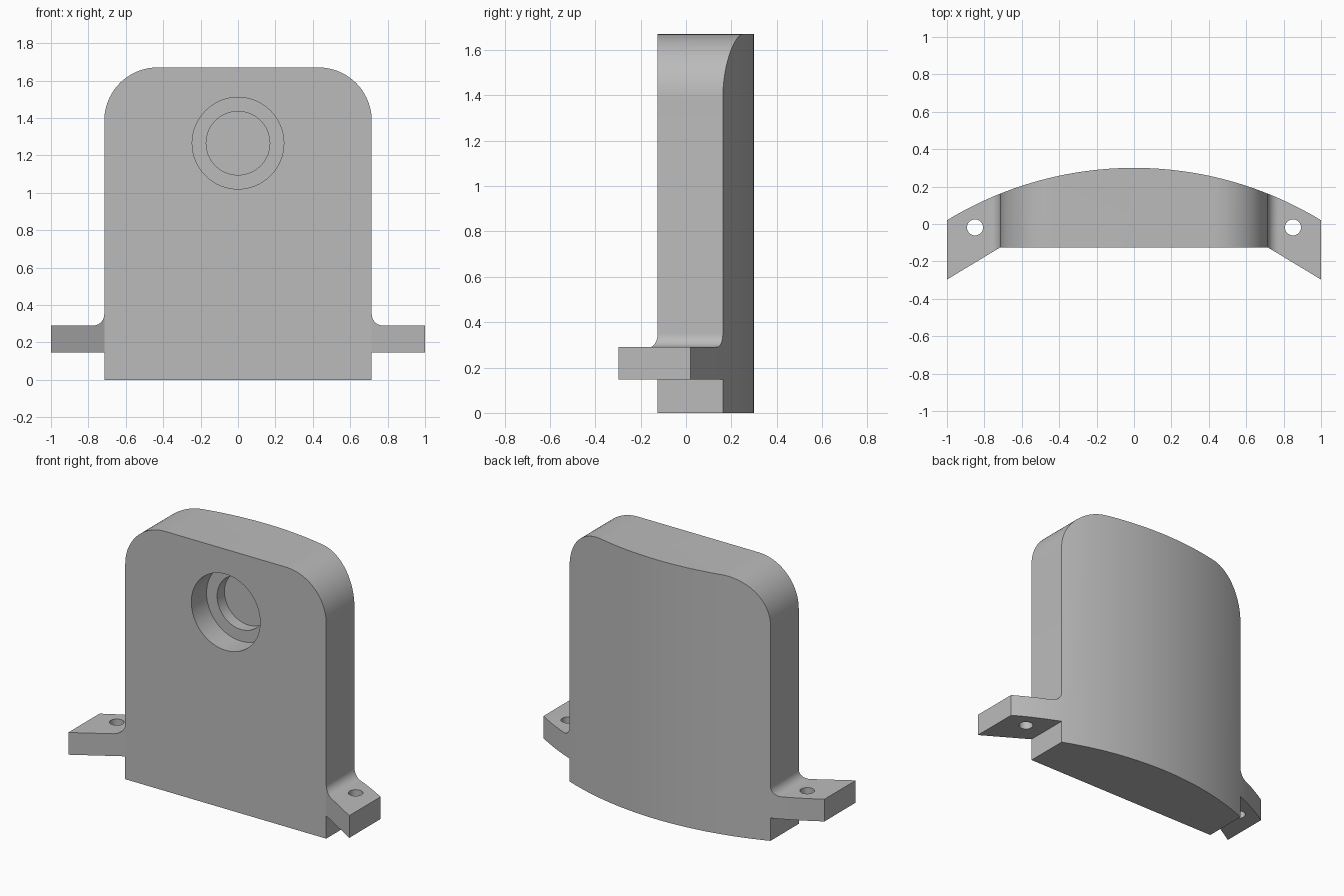
import bpy, bmesh
from math import sin, cos, pi, sqrt, radians
from mathutils import Matrix

cube = bpy.data.objects.get("Cube")
if cube:
    bpy.data.objects.remove(cube)

grey = bpy.data.materials.new("plain_grey")
grey.use_nodes = True
GREY = (0.5, 0.5, 0.5, 1)
grey.diffuse_color = GREY
grey.node_tree.nodes["Principled BSDF"].inputs["Base Color"].default_value = GREY

HALF = 0.715            # half width of the plate
HEIGHT = 1.67
ARC_R = 1.926           # radius of the curved back
BACK = 0.3
FRONT = -0.125


def arc(cx, cy, r, a0, a1, n):
    """Points on a circular arc, angles in degrees."""
    angles = [radians(a0 + (a1 - a0) * i / n) for i in range(n + 1)]
    return [(cx + r * cos(a), cy + r * sin(a)) for a in angles]


def mirrored(points):
    """Close a right-hand outline with its mirror image."""
    return points + [(-x, y) for x, y in reversed(points) if abs(x) > 1e-6]


def prism(name, points, axis, start, end):
    """Extrude an outline along y or z."""
    bm = bmesh.new()
    place = (lambda p, t: (p[0], t, p[1])) if axis == "y" else (lambda p, t: (p[0], p[1], t))
    face = bm.faces.new([bm.verts.new(place(p, start)) for p in points])
    new = bmesh.ops.extrude_face_region(bm, geom=[face])["geom"]
    shift = place((0, 0), end - start)
    bmesh.ops.translate(bm, vec=shift, verts=[v for v in new if isinstance(v, bmesh.types.BMVert)])
    bmesh.ops.recalc_face_normals(bm, faces=bm.faces)
    mesh = bpy.data.meshes.new(name)
    bm.to_mesh(mesh)
    bm.free()
    mesh.materials.append(grey)
    obj = bpy.data.objects.new(name, mesh)
    bpy.context.collection.objects.link(obj)
    return obj


def boolean(target, tool, operation):
    """Apply a boolean and discard the tool."""
    mod = target.modifiers.new(operation, "BOOLEAN")
    mod.operation = operation
    mod.solver = "EXACT"
    mod.object = tool
    tool.hide_render = True
    bpy.context.view_layer.objects.active = target
    bpy.ops.object.modifier_apply(modifier=mod.name)
    bpy.data.objects.remove(tool)


# Front silhouette: rounded plate with filleted side tabs
corner, fillet = 0.285, 0.06
tab_low, tab_high = 0.147, 0.29
outline = [(HALF, 0), (HALF, tab_low), (1.1, tab_low), (1.1, tab_high)]
outline += arc(HALF + fillet, tab_high + fillet, fillet, 270, 180, 12)
outline += arc(HALF - corner, HEIGHT - corner, corner, 0, 90, 24)
plate = prism("mounting_plate", mirrored(outline), "y", -0.6, 0.6)

# Plan shape: flat front, swept tabs, curved back
centre_y = BACK - ARC_R
back_arc = [(x, centre_y + sqrt(ARC_R ** 2 - x * x)) for x in (1 - i / 32 for i in range(33))]
plan = prism("plan_cutter", mirrored([(HALF, FRONT), (1, -0.297)] + back_arc), "z", -0.2, 1.9)
boolean(plate, plan, "INTERSECT")

# Stepped round recess in the front
for radius, depth in ((0.245, 0.155), (0.17, 0.23)):
    tool = prism("recess_cutter", arc(0, 1.265, radius, 0, 354.375, 63), "y", -0.5, FRONT + depth)
    boolean(plate, tool, "DIFFERENCE")

# Screw holes through the tabs
for side in (-1, 1):
    tool = prism("hole_cutter", arc(side * 0.85, -0.018, 0.043, 0, 348.75, 31), "z", 0, 0.6)
    boolean(plate, tool, "DIFFERENCE")

bpy.ops.object.select_all(action="DESELECT")
plate.select_set(True)
bpy.context.view_layer.objects.active = plate
bpy.ops.object.shade_smooth_by_angle(angle=radians(25))
